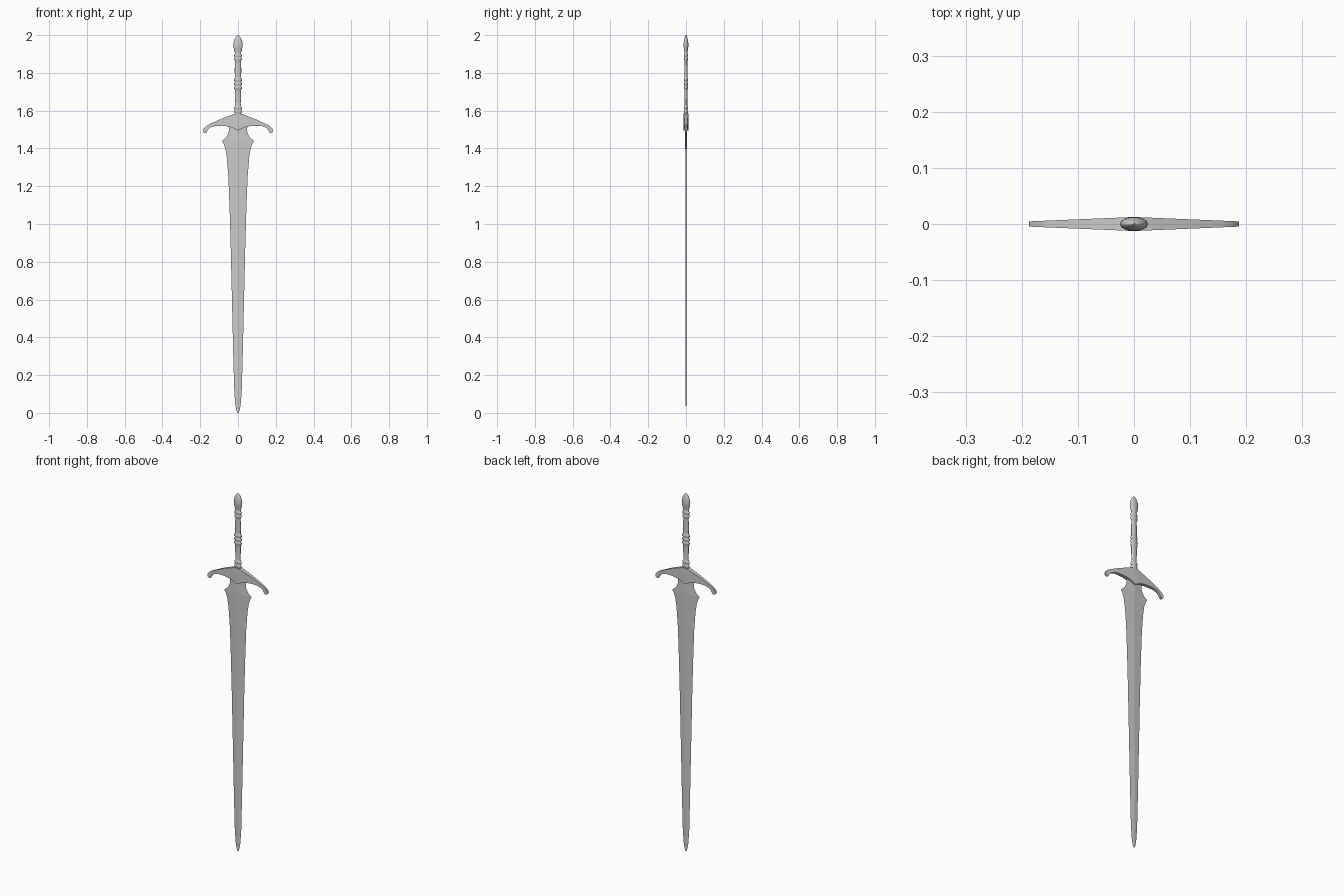
import bpy, bmesh, math


def make_object(name, bm, smooth=None):
    bmesh.ops.recalc_face_normals(bm, faces=bm.faces)
    mesh = bpy.data.meshes.new(name)
    bm.to_mesh(mesh)
    bm.free()
    obj = bpy.data.objects.new(name, mesh)
    bpy.context.collection.objects.link(obj)
    if smooth:
        bpy.ops.object.select_all(action='DESELECT')
        obj.select_set(True)
        bpy.context.view_layer.objects.active = obj
        bpy.ops.object.shade_smooth_by_angle(angle=math.radians(smooth))
    return obj


def loft(bm, rings):
    # Bridge closed rings of equal length and cap both ends
    loops = [[bm.verts.new(p) for p in ring] for ring in rings]
    n = len(loops[0])
    for a, b in zip(loops, loops[1:]):
        for i in range(n):
            j = (i + 1) % n
            bm.faces.new((a[i], a[j], b[j], b[i]))
    bm.faces.new(loops[0][::-1])
    bm.faces.new(loops[-1])


# Blade: diamond section (z, half width, half thickness)
blade = [(0.0, 0.003, 0.0006), (0.015, 0.009, 0.001), (0.05, 0.015, 0.0015),
         (0.12, 0.020, 0.002), (0.3, 0.025, 0.002), (0.6, 0.032, 0.0025),
         (0.9, 0.039, 0.0025), (1.1, 0.045, 0.003), (1.25, 0.051, 0.003),
         (1.35, 0.059, 0.0035), (1.40, 0.067, 0.004), (1.425, 0.076, 0.004),
         (1.44, 0.085, 0.004), (1.452, 0.069, 0.004), (1.465, 0.058, 0.004),
         (1.48, 0.051, 0.004), (1.495, 0.048, 0.004), (1.51, 0.049, 0.004),
         (1.54, 0.053, 0.004)]
bm = bmesh.new()
loft(bm, [[(w, 0, z), (0, t, z), (-w, 0, z), (0, -t, z)] for z, w, t in blade])
make_object("blade", bm)

# Crossguard: stations from centre to drooping tip (upper x, z, lower x, z)
half = [(0, 1.585, 0, 1.495), (0.018, 1.583, 0.018, 1.504),
        (0.04, 1.575, 0.04, 1.514), (0.07, 1.564, 0.07, 1.519),
        (0.10, 1.552, 0.10, 1.520), (0.13, 1.538, 0.125, 1.518),
        (0.155, 1.526, 0.146, 1.511), (0.172, 1.516, 0.157, 1.502),
        (0.183, 1.505, 0.163, 1.491), (0.187, 1.495, 0.168, 1.483),
        (0.184, 1.486, 0.175, 1.480)]


def guard_ring(s, side):
    xu, zu, xl, zl = s
    tu, tl = (0.0125 - 0.042 * x for x in (xu, xl))
    return [(side * xu, -tu, zu), (side * xu, tu, zu),
            (side * xl, tl, zl), (side * xl, -tl, zl)]


bm = bmesh.new()
loft(bm, [guard_ring(s, -1) for s in half[:0:-1]] + [guard_ring(s, 1) for s in half])
make_object("crossguard", bm, 30)

# Hilt: elliptical lathe of grip, rings and pommel (z, half width)
profile = [(1.57, 0.017)]


def add_rings(centres, r, h=0.009):
    for c in centres:
        profile.extend([(c - h, 0.0165), (c - h * 0.5, r), (c + h * 0.5, r), (c + h, 0.0165)])


add_rings((1.595, 1.615), 0.021)
profile += [(1.635, 0.014), (1.67, 0.0165), (1.70, 0.017)]
add_rings((1.722, 1.743, 1.764), 0.022)
profile += [(1.785, 0.017), (1.82, 0.0175), (1.855, 0.0155)]
add_rings((1.873, 1.893), 0.021)
profile += [(1.908, 0.016), (1.92, 0.020), (1.935, 0.0235), (1.95, 0.025),
            (1.963, 0.0235), (1.975, 0.0195), (1.985, 0.015), (1.994, 0.009), (2.0, 0.002)]
N = 24
bm = bmesh.new()
loft(bm, [[(r * math.cos(2 * math.pi * i / N), 0.5 * r * math.sin(2 * math.pi * i / N), z)
           for i in range(N)] for z, r in profile])
make_object("hilt", bm, 50)
